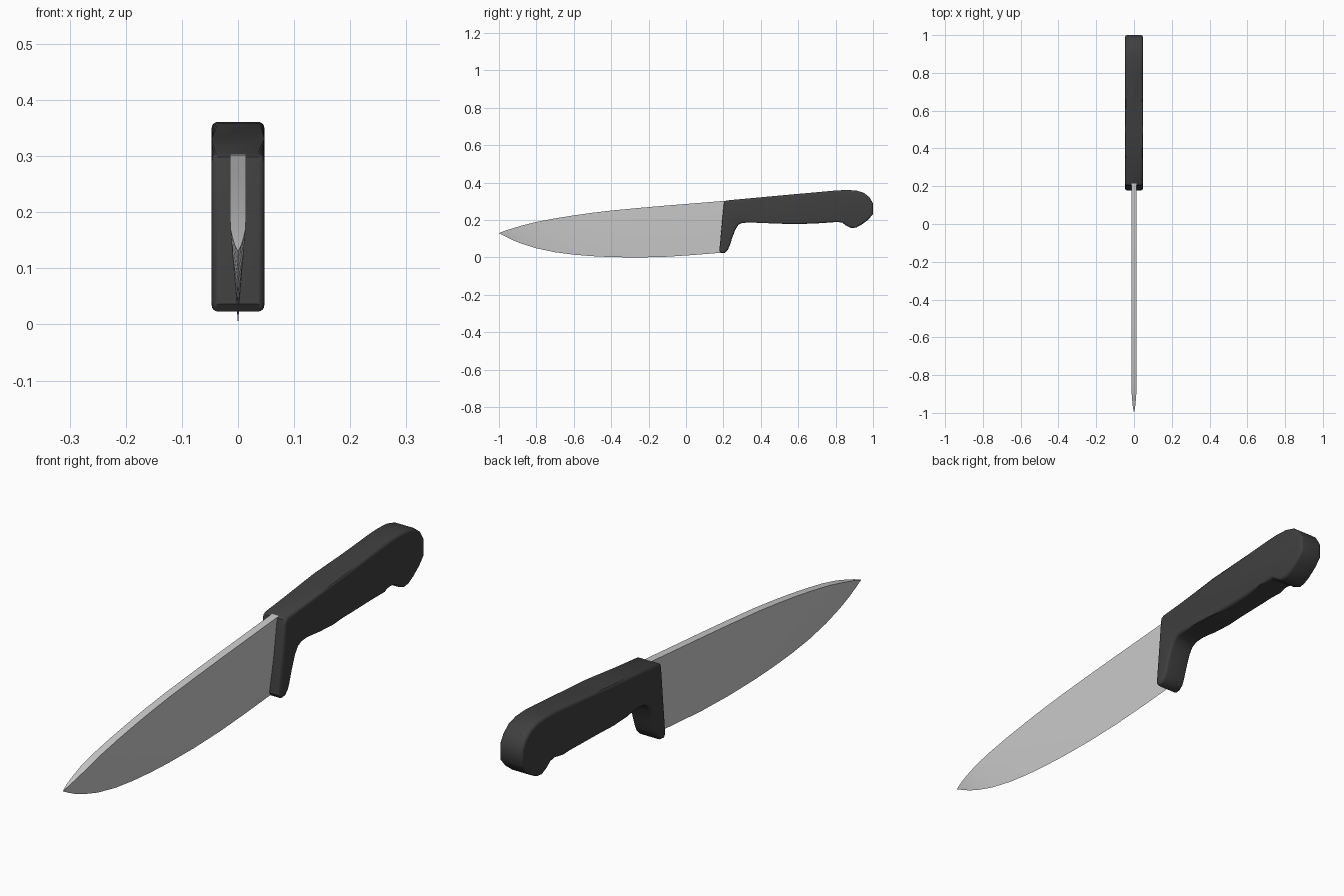
import bpy, bmesh, math

if "Cube" in bpy.data.objects:
    bpy.data.objects.remove(bpy.data.objects["Cube"])


def finish(bm, name, angle):
    bmesh.ops.recalc_face_normals(bm, faces=bm.faces)
    mesh = bpy.data.meshes.new(name)
    bm.to_mesh(mesh)
    bm.free()
    obj = bpy.data.objects.new(name, mesh)
    bpy.context.collection.objects.link(obj)
    bpy.ops.object.select_all(action='DESELECT')
    obj.select_set(True)
    bpy.context.view_layer.objects.active = obj
    bpy.ops.object.shade_smooth_by_angle(angle=math.radians(angle))
    return obj


# Blade: wedge sections lofted along y (y, edge z, spine z, half thickness)
stations = [
    (-0.97, 0.114, 0.142, 0.006), (-0.93, 0.094, 0.155, 0.010),
    (-0.88, 0.074, 0.170, 0.0135), (-0.80, 0.049, 0.190, 0.014),
    (-0.70, 0.028, 0.209, 0.014), (-0.60, 0.015, 0.225, 0.014),
    (-0.50, 0.007, 0.239, 0.014), (-0.40, 0.002, 0.251, 0.014),
    (-0.25, 0.000, 0.265, 0.014), (-0.10, 0.004, 0.278, 0.014),
    (0.05, 0.014, 0.290, 0.014), (0.195, 0.026, 0.302, 0.014),
]
bm = bmesh.new()
rings = []
for y, lo, hi, t in stations:
    mid = (lo + hi) / 2
    section = [(0, lo), (t * 0.68, mid), (t, hi), (-t, hi), (-t * 0.68, mid)]
    rings.append([bm.verts.new((x, y, z)) for x, z in section])
# root of the blade, buried in the handle
rings.append([bm.verts.new((v.co.x, 0.215, max(v.co.z, 0.04) + 0.001)) for v in rings[-1]])
for a, b in zip(rings, rings[1:]):
    for i in range(5):
        j = (i + 1) % 5
        bm.faces.new((a[i], a[j], b[j], b[i]))
tip = bm.verts.new((0, -1, 0.13))
for i in range(5):
    bm.faces.new((tip, rings[0][(i + 1) % 5], rings[0][i]))
bm.faces.new(rings[-1])
finish(bm, "blade", 30)

# Handle: side profile extruded across x, with rounded rims
profile = [
    (0.202, 0.285), (0.206, 0.298), (0.218, 0.305), (0.50, 0.331), (0.80, 0.358),
    (0.86, 0.361), (0.91, 0.358), (0.95, 0.346), (0.98, 0.323), (1.0, 0.290),
    (1.0, 0.232), (0.975, 0.203), (0.94, 0.176), (0.91, 0.160), (0.885, 0.157),
    (0.86, 0.168), (0.835, 0.186), (0.81, 0.190), (0.77, 0.187), (0.68, 0.181),
    (0.58, 0.179), (0.48, 0.181), (0.40, 0.185), (0.33, 0.187), (0.30, 0.184),
    (0.28, 0.174), (0.265, 0.152), (0.247, 0.105), (0.233, 0.062), (0.223, 0.040),
    (0.207, 0.025), (0.188, 0.023), (0.178, 0.036),
]
bm = bmesh.new()
face = bm.faces.new([bm.verts.new((-0.047, y, z)) for y, z in profile])
new = bmesh.ops.extrude_face_region(bm, geom=[face])["geom"]
for v in new:
    if isinstance(v, bmesh.types.BMVert):
        v.co.x = 0.047
if not face.is_valid or len([f for f in bm.faces if len(f.verts) > 4]) < 2:
    left = [v for v in bm.verts if v.co.x < 0]
    bmesh.ops.contextual_create(bm, geom=[e for e in bm.edges if all(v in left for v in e.verts)])
rim = [e for e in bm.edges if abs(e.verts[0].co.x - e.verts[1].co.x) < 1e-5]
bmesh.ops.bevel(bm, geom=rim, offset=0.011, segments=4, profile=0.5,
                affect='EDGES', clamp_overlap=False)
handle = finish(bm, "handle", 40)

dark = bpy.data.materials.new("dark_plastic")
dark.diffuse_color = (0.05, 0.05, 0.05, 1)
dark.use_nodes = True
dark.node_tree.nodes["Principled BSDF"].inputs["Base Color"].default_value = dark.diffuse_color
handle.data.materials.append(dark)
